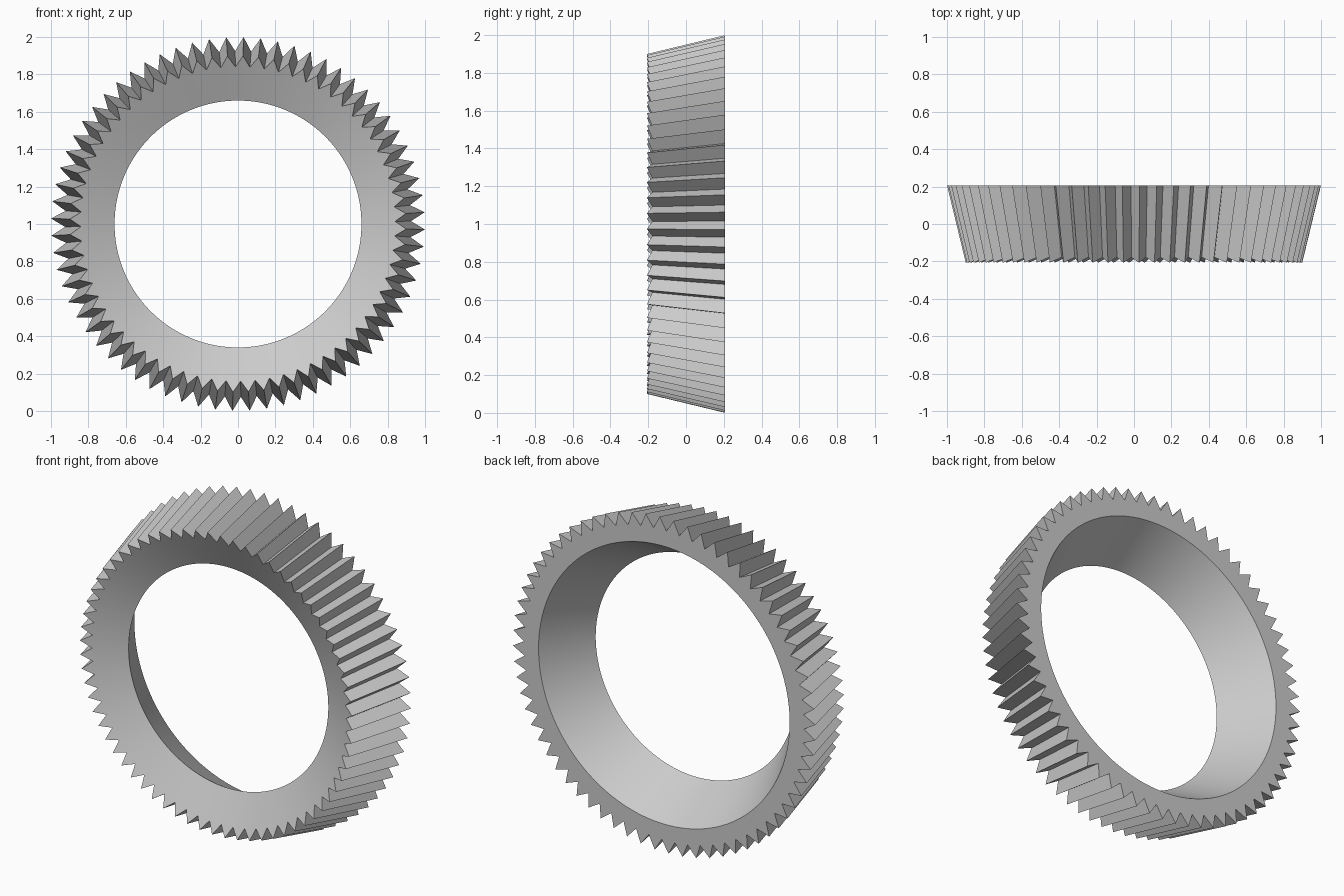
import bpy
import bmesh
import math

cube = bpy.data.objects.get("Cube")
if cube:
    bpy.data.objects.remove(cube, do_unlink=True)

TEETH = 68
STEPS = TEETH * 2            # one step per tooth tip and one per root
PHASE = math.radians(-1.7)

# Cross-section corners as (radius, y): one pair for tips, one for roots
TIP = [(1.0, 0.207), (0.9, -0.207)]
ROOT = [(0.925, 0.207), (0.84, -0.178)]
BORE = [(0.66, -0.09), (0.83, 0.207)]

# Plain grey metal
steel = bpy.data.materials.new("steel_grey")
steel.use_nodes = True
grey = (0.6, 0.6, 0.6, 1.0)
steel.diffuse_color = grey
steel.node_tree.nodes["Principled BSDF"].inputs["Base Color"].default_value = grey

# Sweep the cross-section around the y axis, alternating tip and root
bm = bmesh.new()
sections = []
for i in range(STEPS):
    a = PHASE + i * math.tau / STEPS
    profile = (ROOT if i % 2 else TIP) + BORE
    sections.append([bm.verts.new((r * math.cos(a), y, 1 + r * math.sin(a)))
                     for r, y in profile])

# Skin neighbouring sections: tooth flank, dished front, flared bore, flat back
for i, here in enumerate(sections):
    after = sections[(i + 1) % STEPS]
    for j in range(len(here)):
        k = (j + 1) % len(here)
        bm.faces.new((here[j], here[k], after[k], after[j]))
bmesh.ops.recalc_face_normals(bm, faces=bm.faces)

mesh = bpy.data.meshes.new("ring_gear")
bm.to_mesh(mesh)
bm.free()
mesh.materials.append(steel)
gear = bpy.data.objects.new("ring_gear", mesh)
bpy.context.collection.objects.link(gear)

# Smooth cones, crisp teeth
bpy.ops.object.select_all(action='DESELECT')
gear.select_set(True)
bpy.context.view_layer.objects.active = gear
bpy.ops.object.shade_smooth_by_angle(angle=math.radians(25))
